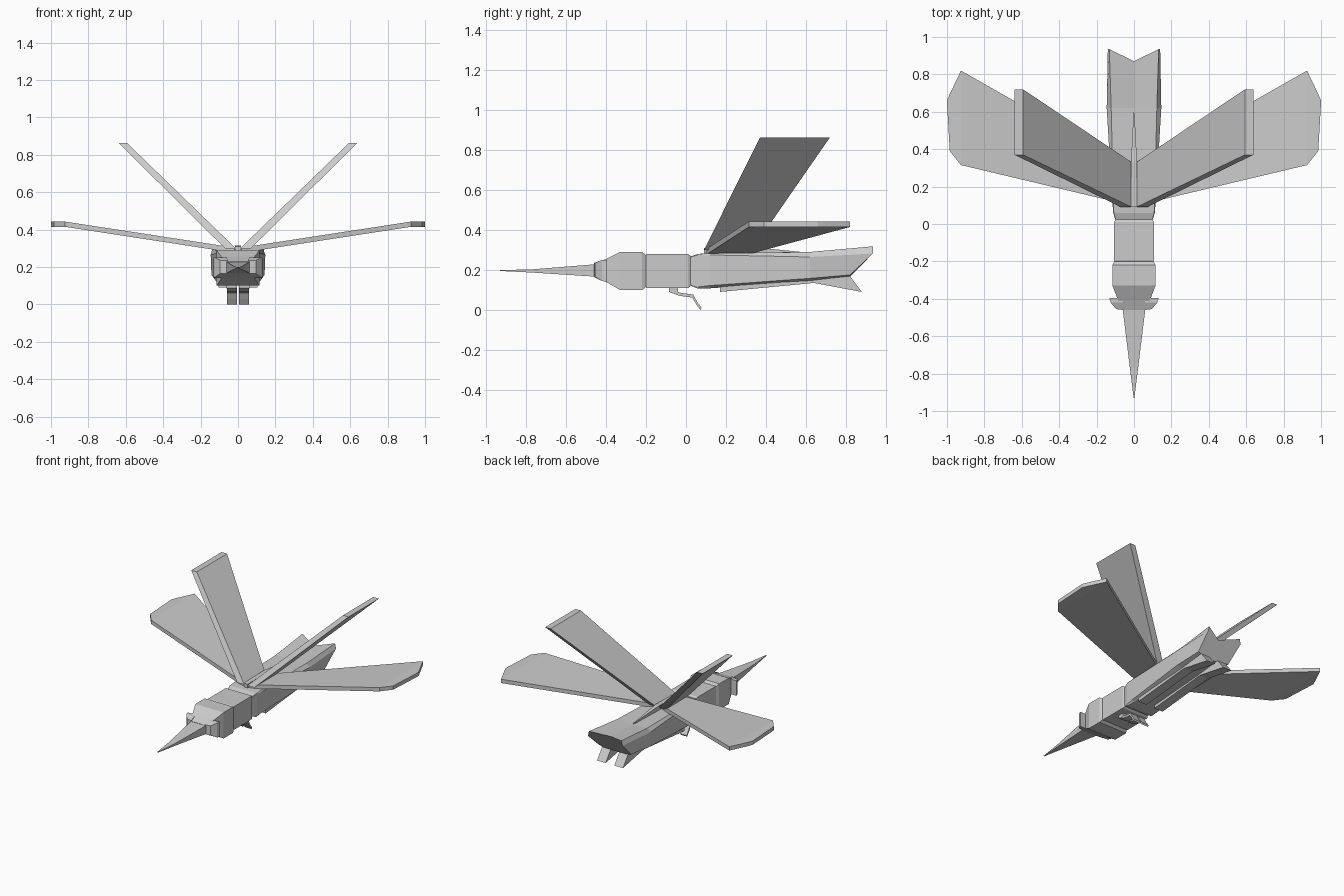
import bpy, bmesh


def loft(name, rings, mirror=False):
    """Skin equal-sized rings of points and cap both ends."""
    bm = bmesh.new()
    vs = [[bm.verts.new(p) for p in r] for r in rings]
    n = len(rings[0])
    for a, b in zip(vs, vs[1:]):
        for i in range(n):
            j = (i + 1) % n
            bm.faces.new((a[i], a[j], b[j], b[i]))
    bm.faces.new(vs[0][::-1])
    bm.faces.new(vs[-1])
    bmesh.ops.recalc_face_normals(bm, faces=bm.faces)
    me = bpy.data.meshes.new(name)
    bm.to_mesh(me)
    bm.free()
    ob = bpy.data.objects.new(name, me)
    bpy.context.collection.objects.link(ob)
    if mirror:
        ob.modifiers.new("Mirror", 'MIRROR').use_mirror_merge = False
    return ob


def box_ring(y, w, z0, z1, x=0):
    return [(x - w, y, z0), (x + w, y, z0), (x + w, y, z1), (x - w, y, z1)]


def sym(half):
    """Complete a half ring that starts and ends on the centre line."""
    return half + [(-x, y, z) for x, y, z in half[-2:0:-1]]


# Beak, head and thorax
loft("beak", [box_ring(-.93, .002, .195, .199), box_ring(-.77, .022, .187, .203),
              box_ring(-.46, .06, .167, .228)])
loft("head", [box_ring(-.46, .06, .165, .23), box_ring(-.40, .088, .14, .255),
              box_ring(-.33, .115, .10, .29), box_ring(-.22, .115, .10, .29),
              box_ring(-.20, .105, .115, .275)])
loft("thorax", [box_ring(-.21, .10, .12, .27), box_ring(-.195, .106, .11, .28),
                box_ring(.01, .106, .11, .28), box_ring(.025, .098, .12, .27)])

# Eyes, bevelled toward the front
loft("eyes", [[(.055, -.46, .165), (.095, -.455, .165), (.095, -.455, .235), (.055, -.46, .235)],
              [(.06, -.42, .145), (.125, -.42, .145), (.125, -.42, .25), (.06, -.42, .25)],
              [(.06, -.395, .14), (.132, -.395, .14), (.132, -.395, .25), (.06, -.395, .25)]], True)


# Abdomen with chamfered sides and a notched rear
def section(y, xt, zt, xs, zs, xl, zl, xb, zb, zc):
    return sym([(0, y, zc), (xt, y, zt), (xs, y, zs), (xl, y, zl), (xb, y, zb), (0, y, zb)])


loft("abdomen", [
    section(.015, .095, .265, .098, .262, .098, .13, .095, .125, .265),
    section(.06, .108, .28, .111, .275, .111, .115, .105, .106, .28),
    section(.12, .11, .283, .116, .275, .116, .122, .10, .108, .285),
    section(.62, .122, .29, .146, .265, .142, .158, .10, .145, .28),
    sym([(0, .87, .29), (.132, .935, .318), (.14, .935, .282),
         (.13, .82, .175), (.09, .82, .165), (0, .80, .165)])])

# Spine between the wing roots
loft("spine", [box_ring(.09, .016, .27, .31), box_ring(.33, .016, .27, .315),
               box_ring(.61, .002, .275, .287)])

# Tail prongs running under the abdomen, bent down at the end
loft("tail_prongs", [box_ring(.17, .035, .09, .115, .07), box_ring(.64, .035, .135, .155, .07),
                     [(.035, .88, .09), (.105, .88, .09), (.105, .82, .17), (.035, .82, .17)]], True)

# Upper wings
loft("upper_wings", [
    [(.012, .09, .30), (.07, .09, .30), (.07, .33, .30), (.012, .33, .30)],
    [(.593, .37, .863), (.638, .37, .863), (.638, .72, .863), (.593, .72, .863)]], True)


# Lower wings, with a flat clipped tip
def chord(x, y0, y1, z):
    return [(x, y0, z), (x, y1, z), (x, y1, z + .028), (x, y0, z + .028)]


loft("lower_wings", [chord(.02, .10, .305, .276), chord(.925, .315, .82, .415),
                     chord(.985, .39, .695, .415), chord(1.0, .65, .66, .415)], True)

# Legs and hip
loft("hips", [box_ring(-.085, .028, .09, .115, .034), box_ring(-.04, .028, .085, .115, .034)], True)
leg = [(-.08, .10, .088), (-.03, .085, .07), (.03, .077, .062), (.05, .04, .03), (.072, .01, 0)]
loft("legs", [[(.006, y, b), (.06, y, b), (.06, y + .006, t), (.006, y + .006, t)]
              for y, t, b in leg], True)
